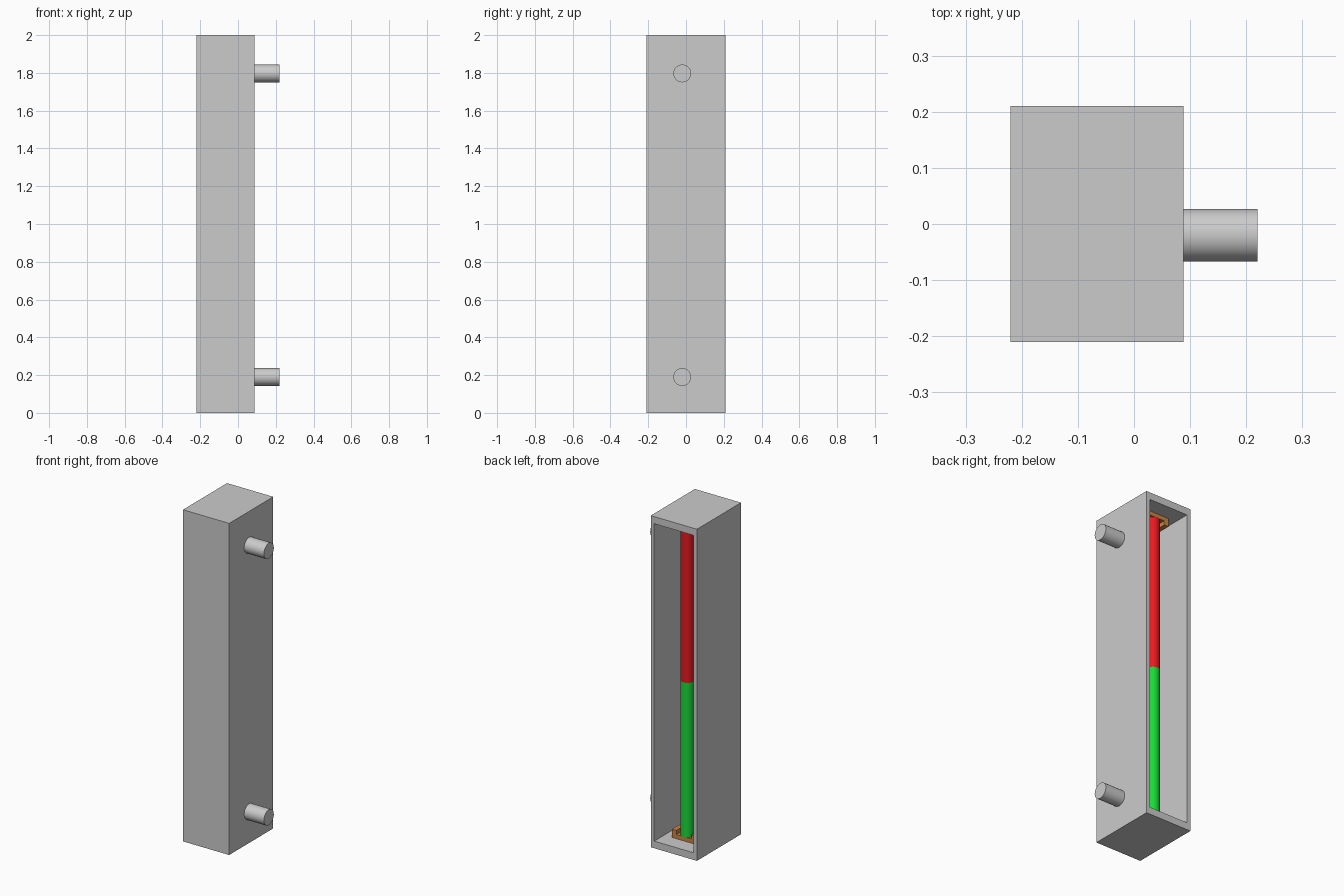
import bpy, bmesh, math
from mathutils import Matrix, Vector

if "Cube" in bpy.data.objects:
    bpy.data.objects.remove(bpy.data.objects["Cube"])


def material(name, rgb):
    m = bpy.data.materials.new(name)
    m.diffuse_color = (*rgb, 1)
    m.use_nodes = True
    m.node_tree.nodes["Principled BSDF"].inputs["Base Color"].default_value = m.diffuse_color
    return m


def finish(name, bm, mat=None, smooth=False):
    bmesh.ops.recalc_face_normals(bm, faces=bm.faces)
    mesh = bpy.data.meshes.new(name)
    bm.to_mesh(mesh)
    bm.free()
    ob = bpy.data.objects.new(name, mesh)
    bpy.context.collection.objects.link(ob)
    if mat:
        mesh.materials.append(mat)
    if smooth:
        bpy.ops.object.select_all(action='DESELECT')
        bpy.context.view_layer.objects.active = ob
        ob.select_set(True)
        bpy.ops.object.shade_smooth_by_angle(angle=math.radians(40))
    return ob


def cylinder(name, a, b, radius, mat=None):
    a, b = Vector(a), Vector(b)
    rot = (b - a).to_track_quat('Z', 'Y').to_matrix().to_4x4()
    bm = bmesh.new()
    bmesh.ops.create_cone(bm, cap_ends=True, segments=32, radius1=radius, radius2=radius,
                          depth=(b - a).length,
                          matrix=Matrix.Translation((a + b) / 2) @ rot)
    return finish(name, bm, mat, smooth=True)


grey = material("housing_grey", (0.56, 0.56, 0.56))
red = material("red", (0.8, 0.01, 0.015))
green = material("green", (0.01, 0.7, 0.04))
orange = material("orange", (0.6, 0.24, 0.06))

X0, X1, Y0, Y1 = -0.22, 0.088, -0.21, 0.21
XC = (X0 + X1) / 2
WALL, CAP, TUBE_Y = 0.023, 0.043, 0.08

# Housing: tall box, hollowed from the rear
bm = bmesh.new()
bmesh.ops.create_cube(bm, size=1, matrix=Matrix.Translation((XC, 0, 1))
                      @ Matrix.Diagonal((X1 - X0, Y1 - Y0, 2, 1)))
rear = next(f for f in bm.faces if f.calc_center_median().y > 0.2)
rim = bmesh.ops.extrude_discrete_faces(bm, faces=[rear])["faces"][0]
bm.normal_update()
for v in rim.verts:
    v.co.x = XC + (v.co.x - XC) * (1 - 2 * WALL / (X1 - X0))
    v.co.z = 1 + (v.co.z - 1) * (1 - CAP)
floor = bmesh.ops.extrude_discrete_faces(bm, faces=[rim])["faces"][0]
for v in floor.verts:
    v.co.y = Y0 + WALL
finish("housing", bm, grey)

# Two-colour column standing inside the rear opening
cylinder("lower_column", (XC, TUBE_Y, 0.065), (XC, TUBE_Y, 1.0), 0.038, green)
cylinder("upper_column", (XC, TUBE_Y, 1.0), (XC, TUBE_Y, 1.935), 0.038, red)

# U-shaped column sockets, mirrored bottom to top
half = [(0.08, 0.0), (0.08, 0.05), (0.05, 0.05), (0.05, 0.025)]
profile = half + [(-x, z) for x, z in reversed(half)]
for name, base, s in (("lower_socket", CAP, 1), ("upper_socket", 2 - CAP, -1)):
    bm = bmesh.new()
    face = bm.faces.new([bm.verts.new((XC + x, 0.045, base + s * z)) for x, z in profile])
    ext = bmesh.ops.extrude_face_region(bm, geom=[face])["geom"]
    bmesh.ops.translate(bm, vec=(0, 0.07, 0),
                        verts=[g for g in ext if isinstance(g, bmesh.types.BMVert)])
    finish(name, bm, orange)

# Side pegs
for name, z in (("lower_peg", 0.19), ("upper_peg", 1.797)):
    cylinder(name, (X1 - 0.01, -0.02, z), (0.22, -0.02, z), 0.047)
